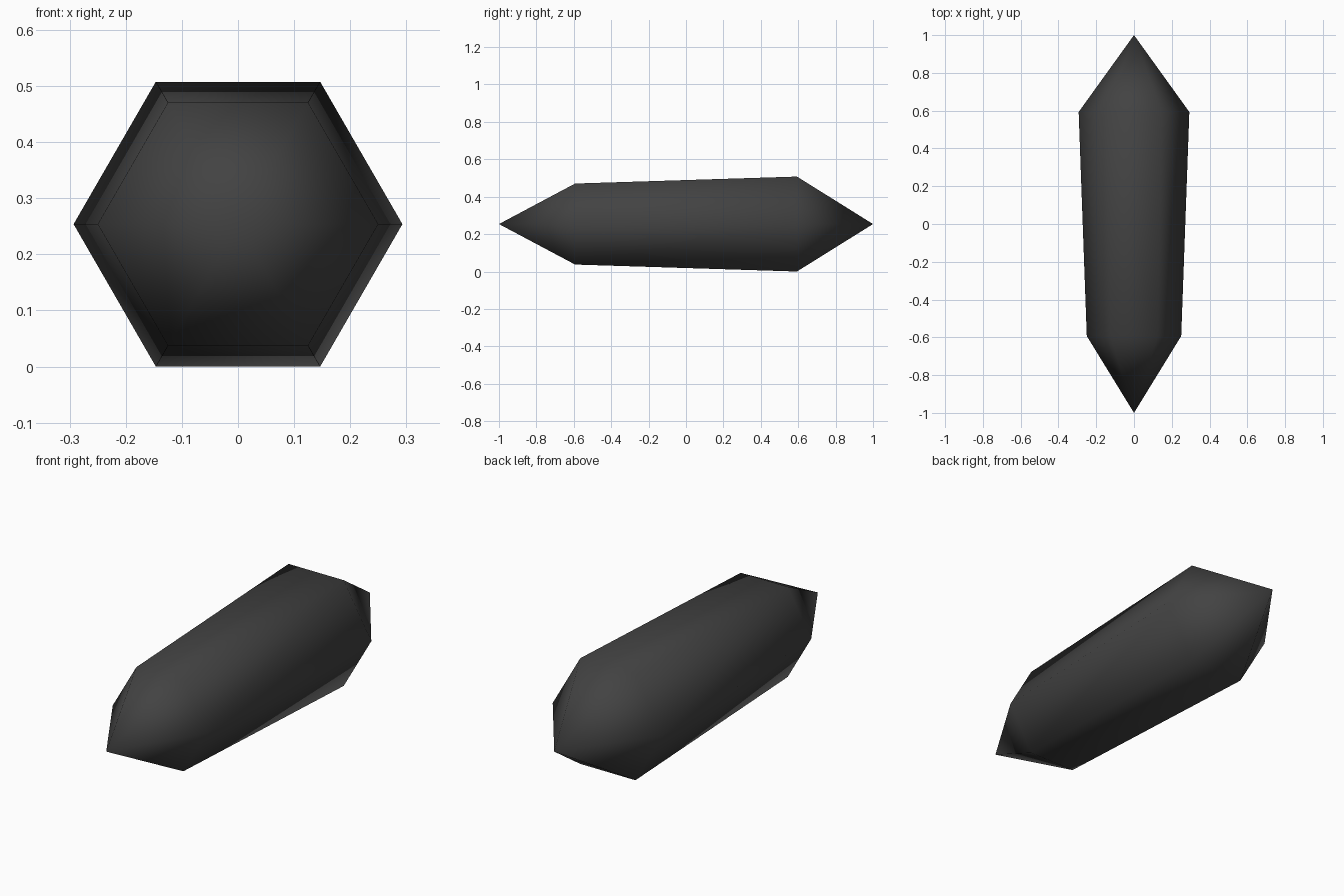
import bpy
import bmesh
from math import cos, sin, pi

cube = bpy.data.objects.get("Cube")
if cube:
    bpy.data.objects.remove(cube)

SIDES = 6
BACK_RADIUS = 0.293
FRONT_RADIUS = 0.25
SHOULDER_Y = 0.593
CENTRE_Z = BACK_RADIUS * sin(pi / 3)

# Dark stone material
stone = bpy.data.materials.new("dark grey stone")
stone.use_nodes = True
colour = (0.055, 0.055, 0.055, 1)
stone.diffuse_color = colour
stone.node_tree.nodes["Principled BSDF"].inputs["Base Color"].default_value = colour

bm = bmesh.new()


def ring(radius, y):
    """Six-sided ring around the long axis, flat side up."""
    angles = [2 * pi * i / SIDES for i in range(SIDES)]
    return [bm.verts.new((radius * cos(a), y, CENTRE_Z + radius * sin(a))) for a in angles]


# Tapered shaft with a pointed cap at each end
front = ring(FRONT_RADIUS, -SHOULDER_Y)
back = ring(BACK_RADIUS, SHOULDER_Y)
front_tip = bm.verts.new((0, -1, CENTRE_Z))
back_tip = bm.verts.new((0, 1, CENTRE_Z))
for i in range(SIDES):
    j = (i + 1) % SIDES
    bm.faces.new((front[i], front[j], back[j], back[i]))
    bm.faces.new((front_tip, front[j], front[i]))
    bm.faces.new((back_tip, back[i], back[j]))
bmesh.ops.recalc_face_normals(bm, faces=bm.faces[:])

# The whole crystal is smooth shaded
for face in bm.faces:
    face.smooth = True

mesh = bpy.data.meshes.new("crystal_shard")
bm.to_mesh(mesh)
bm.free()
mesh.materials.append(stone)
crystal = bpy.data.objects.new("crystal_shard", mesh)
bpy.context.collection.objects.link(crystal)
